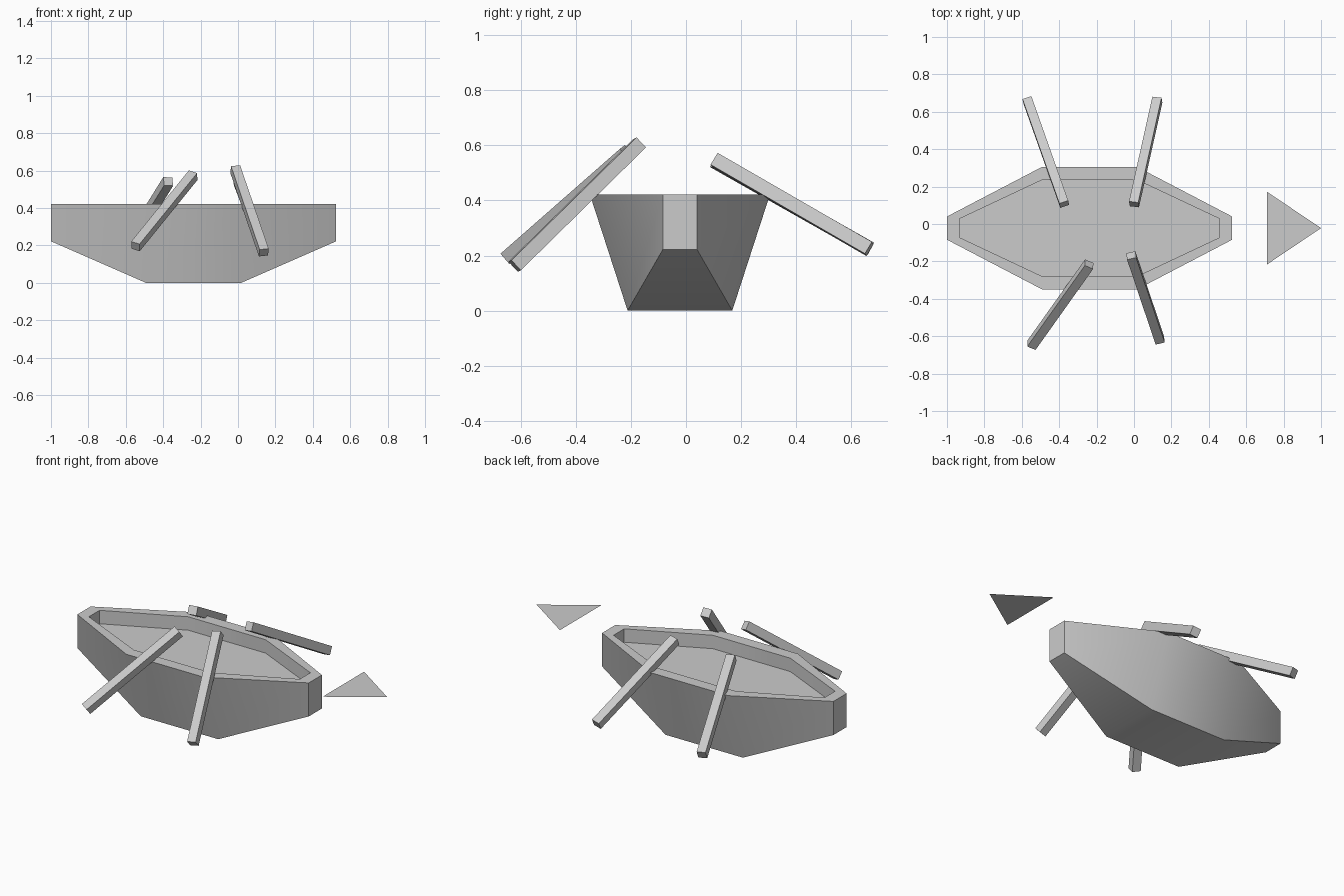
import bpy, bmesh, math
from mathutils import Vector, Matrix

if "Cube" in bpy.data.objects:
    bpy.data.objects.remove(bpy.data.objects["Cube"])

CX, CY = -0.2375, -0.022   # boat centre
TOP = 0.422                # rim height


def ring(length, mid_x, end_w, mid_w, end_z, mid_z):
    """Eight-sided boat outline, half sizes about the boat centre."""
    quarter = [(length, end_w, end_z), (mid_x, mid_w, mid_z)]
    pts = quarter + [(-x, y, z) for x, y, z in reversed(quarter)]
    pts += [(x, -y, z) for x, y, z in reversed(pts)]
    return [(CX + x, CY + y, z) for x, y, z in pts]


def add_object(name, bm):
    bmesh.ops.recalc_face_normals(bm, faces=bm.faces)
    mesh = bpy.data.meshes.new(name)
    bm.to_mesh(mesh)
    bm.free()
    obj = bpy.data.objects.new(name, mesh)
    bpy.context.collection.objects.link(obj)
    return obj


# Hull: underside, sides, rim, inner walls and floor
bm = bmesh.new()
rings = [
    ring(0.7625, 0.255, 0.062, 0.19, 0.222, 0),
    ring(0.7625, 0.255, 0.062, 0.327, TOP, TOP),
    ring(0.695, 0.255, 0.05, 0.257, TOP, TOP),
    ring(0.695, 0.255, 0.05, 0.257, TOP - 0.08, TOP - 0.08),
]
loops = [[bm.verts.new(p) for p in r] for r in rings]
for a, b in zip(loops, loops[1:]):
    for i in range(8):
        j = (i + 1) % 8
        bm.faces.new((a[i], a[j], b[j], b[i]))
bm.faces.new(loops[-1])
low = loops[0]
for quad in ((0, 1, 6, 7), (1, 2, 5, 6), (2, 3, 4, 5)):
    bm.faces.new([low[k] for k in quad])
hull = add_object("hull", bm)
bpy.context.view_layer.objects.active = hull
hull.select_set(True)
bpy.ops.object.shade_smooth_by_angle(angle=math.radians(30))


# Oars: square bars between two points, "side" sets the roll
def oar(name, start, end, side, width=0.05):
    start, end = Vector(start), Vector(end)
    d = (end - start).normalized()
    n = d.cross(Vector(side)).normalized()
    u = n.cross(d)
    rot = Matrix((u, d, n)).transposed().to_4x4()
    bm = bmesh.new()
    bmesh.ops.create_cube(bm, size=1)
    size = Matrix.Diagonal((width, (end - start).length, width, 1))
    bm.transform(Matrix.Translation((start + end) / 2) @ rot @ size)
    add_object(name, bm)


oar("front_right_oar", (-0.015, -0.168, 0.608), (0.138, -0.622, 0.162), (1, 0.22, 0.1))
oar("front_left_oar", (-0.24, -0.215, 0.575), (-0.548, -0.648, 0.195), (1, -0.42, -0.33))
oar("back_right_oar", (0.0, 0.105, 0.547), (0.125, 0.665, 0.224), (1, -0.12, 0.18))
oar("back_left_oar", (-0.373, 0.106, 0.542), (-0.57, 0.664, 0.226), (1, 0.3, -0.05))

# Flat pointer ahead of the bow
bm = bmesh.new()
bm.faces.new([bm.verts.new(p) for p in
              ((0.71, CY - 0.195, 0.44), (1.0, CY, 0.44), (0.71, CY + 0.195, 0.44))])
pointer = add_object("bow_pointer", bm)
if pointer.data.polygons[0].normal.z < 0:
    pointer.data.flip_normals()
